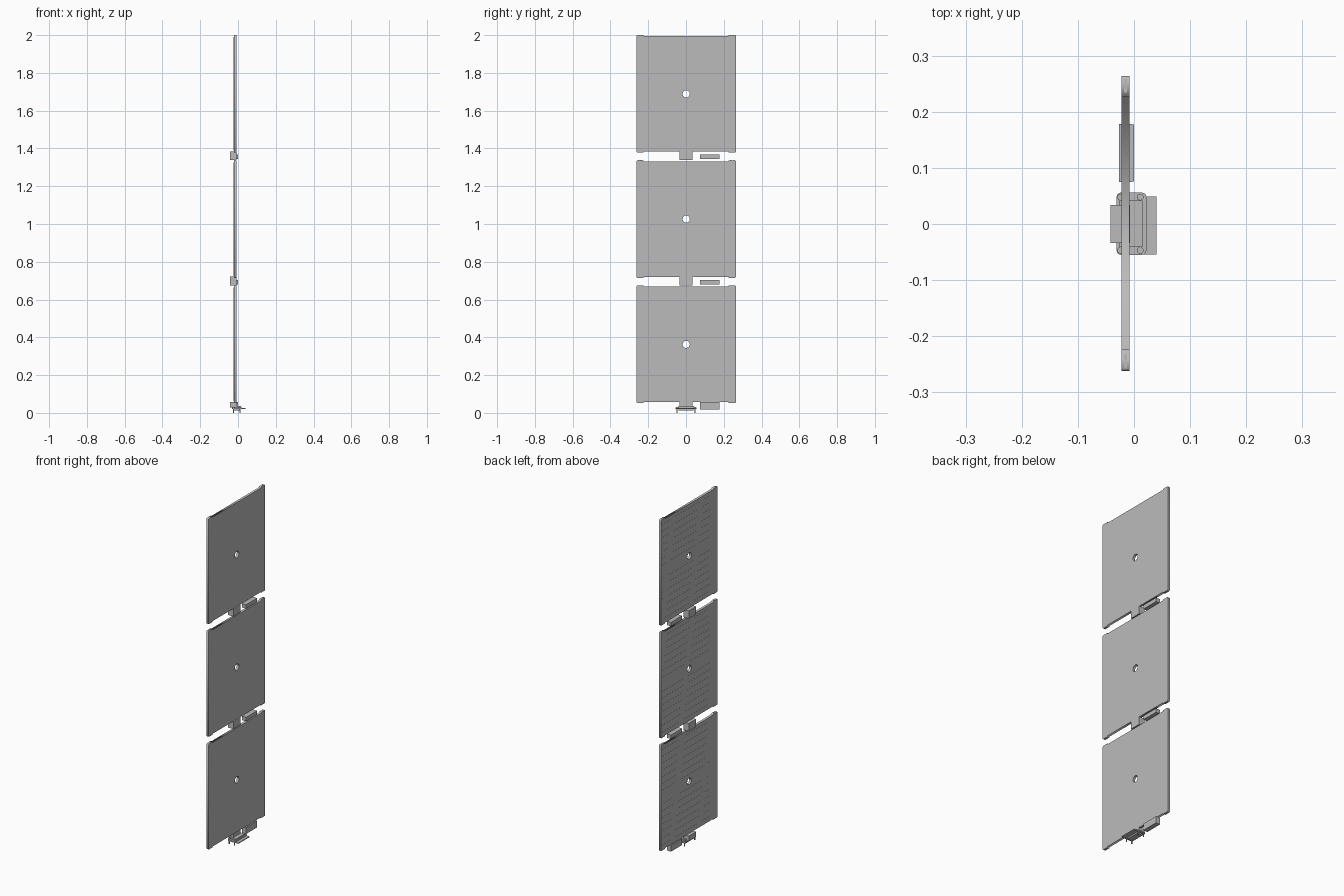
import bpy, math
from mathutils import Vector

cube = bpy.data.objects.get("Cube")
if cube:
    bpy.data.objects.remove(cube, do_unlink=True)

grey = bpy.data.materials.new("light_grey")
grey.use_nodes = True
colour = (0.5, 0.5, 0.5, 1)
grey.diffuse_color = colour
grey.node_tree.nodes["Principled BSDF"].inputs["Base Color"].default_value = colour


def box(name, x, y, z, round_corners=0):
    """Box from (low, high) ranges, optionally with rounded upright edges."""
    bpy.ops.mesh.primitive_cube_add(size=1)
    ob = bpy.context.object
    ob.name = name
    for v in ob.data.vertices:
        v.co = Vector([(r[0] + r[1]) / 2 + c * (r[1] - r[0])
                       for r, c in zip((x, y, z), v.co)])
    ob.data.materials.append(grey)
    if round_corners:
        weight = ob.data.attributes.new("bevel_weight_edge", 'FLOAT', 'EDGE')
        for e in ob.data.edges:
            a, b = (ob.data.vertices[i].co for i in e.vertices)
            weight.data[e.index].value = float(abs(a.z - b.z) > 1e-5)
        mod = ob.modifiers.new("round", 'BEVEL')
        mod.limit_method = 'WEIGHT'
        mod.width, mod.segments = round_corners, 4
    return ob


def cylinder(name, x, y, z, radius, stretch=1):
    bpy.ops.mesh.primitive_cylinder_add(vertices=16, radius=radius, depth=z[1] - z[0],
                                        location=(x, y, sum(z) / 2))
    ob = bpy.context.object
    ob.name = name
    ob.scale.y = stretch
    ob.data.materials.append(grey)
    bpy.ops.object.shade_smooth_by_angle()


def spline(curve, points):
    s = curve.splines.new('POLY')
    s.points.add(len(points) - 1)
    for p, (u, v) in zip(s.points, points):
        p.co = (u, v, 0, 1)
    s.use_cyclic_u = True


def panel_plate(name, z):
    """Flat plate with raised corner tabs and a round centre hole."""
    curve = bpy.data.curves.new(name, 'CURVE')
    curve.dimensions, curve.fill_mode = '2D', 'BOTH'
    curve.extrude = 0.007
    quarter = [(0.225, 0.306), (0.225, 0.311), (0.259, 0.311), (0.263, 0.307)]
    right = [(u, -v) for u, v in quarter] + quarter[::-1]
    spline(curve, right + [(-u, -v) for u, v in right])
    turns = [i * math.tau / 32 for i in range(32)]
    spline(curve, [(0.019 * math.cos(a), 0.019 * math.sin(a)) for a in turns])
    ob = bpy.data.objects.new(name, curve)
    bpy.context.collection.objects.link(ob)
    ob.location = (-0.015, 0.001, z)
    ob.rotation_euler = (math.pi / 2, 0, math.pi / 2)
    curve.materials.append(grey)
    bpy.ops.object.select_all(action='DESELECT')
    ob.select_set(True)
    bpy.context.view_layer.objects.active = ob
    bpy.ops.object.convert(target='MESH')


# Three stacked panels
pitch, first = 0.663, 0.363
for i in range(3):
    z = first + i * pitch
    panel_plate(f"panel_{i}", z)
    # Fine ribs on the rear face, with one upright edge strip
    for r in range(-7, 8):
        if r:
            h = z + r * 0.04
            box(f"rib_{i}_{r}", (-0.0226, -0.0215), (-0.185, 0.255), (h, h + 0.003))
    box(f"edge_strip_{i}", (-0.0226, -0.0215), (-0.195, -0.19), (z - 0.3, z + 0.3))
    # Slot rims on the corner tabs
    for side in (-1, 1):
        for off in (0.238, 0.253):
            cylinder(f"tab_slot_{i}_{side}", -0.015, 0.001 + side * off,
                     (z - 0.3115, z + 0.3115), 0.003, 1.8)

# Connectors below each panel: centre stem and offset block
for i in range(3):
    base = i * pitch
    low = base + 0.012 if i else 0.028
    box(f"centre_stem_{i}", (-0.042, -0.007), (-0.034, 0.034), (low, base + 0.058))
    z = (base + 0.018, base + 0.041 if i else 0.057)
    box(f"side_block_{i}", (-0.027, -0.004), (0.075, 0.178), z)
    box(f"side_block_cover_{i}", (-0.004, 0), (0.076, 0.177), z)

# Mounting foot
box("foot_plate", (-0.031, 0.022), (-0.055, 0.056), (0.02, 0.028), 0.008)
box("foot_collar", (-0.026, 0.015), (-0.041, 0.042), (0.028, 0.036))
box("foot_socket", (-0.024, 0.012), (-0.04, 0.041), (0.012, 0.02))
box("foot_lip", (0.015, 0.04), (-0.054, 0.049), (0.02, 0.025))
for x in (-0.024, 0.011):
    for y in (-0.047, 0.048):
        cylinder("foot_screw", x, y, (0, 0.024), 0.003)
        cylinder("foot_screw_head", x, y, (0.026, 0.032), 0.006)
